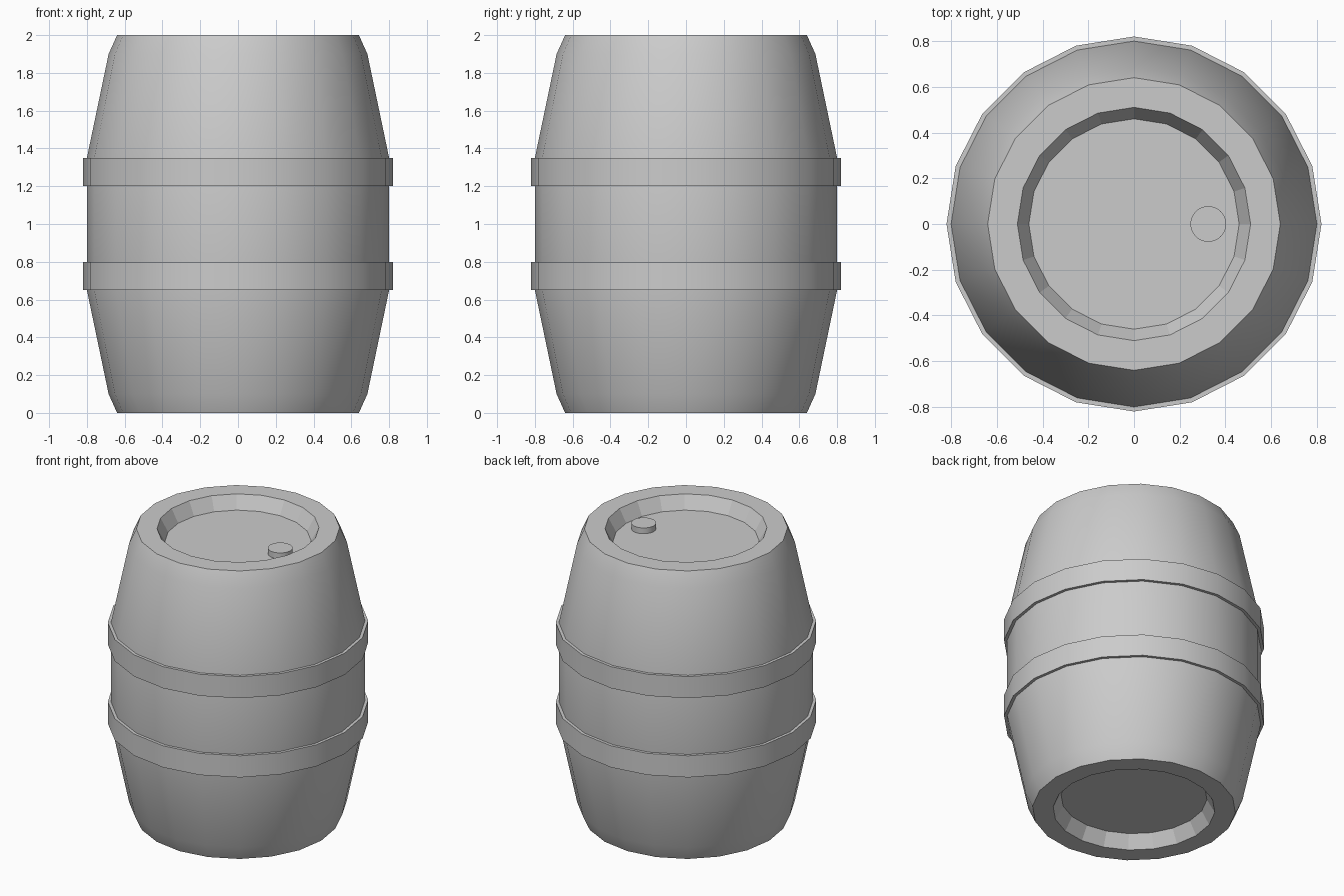
import bpy, bmesh, math

if "Cube" in bpy.data.objects:
    bpy.data.objects.remove(bpy.data.objects["Cube"])

SIDES = 20


def lathe(name, profile, sides=SIDES, centre=(0, 0), closed=False):
    """Spin an (r, z) profile listed bottom to top; cap the ends or join them."""
    bm = bmesh.new()
    rings = []
    for r, z in profile:
        rings.append([bm.verts.new((centre[0] + r * math.cos(2 * math.pi * i / sides),
                                    centre[1] + r * math.sin(2 * math.pi * i / sides), z))
                      for i in range(sides)])
    pairs = list(zip(rings, rings[1:]))
    if closed:
        pairs.append((rings[-1], rings[0]))
    else:
        bm.faces.new(rings[0][::-1])
        bm.faces.new(rings[-1])
    for low, high in pairs:
        for i in range(sides):
            j = (i + 1) % sides
            bm.faces.new((low[i], low[j], high[j], high[i]))
    bmesh.ops.recalc_face_normals(bm, faces=bm.faces)
    mesh = bpy.data.meshes.new(name)
    bm.to_mesh(mesh)
    bm.free()
    ob = bpy.data.objects.new(name, mesh)
    bpy.context.collection.objects.link(ob)
    bpy.ops.object.select_all(action='DESELECT')
    ob.select_set(True)
    bpy.context.view_layer.objects.active = ob
    bpy.ops.object.shade_smooth_by_angle(angle=math.radians(30))
    return ob


# Barrel body: lower half profile mirrored to make the upper half
half = [(0.46, 0.09), (0.51, 0.0), (0.64, 0.0), (0.685, 0.1), (0.80, 0.65)]
body = lathe("barrel_body", half + [(r, 2 - z) for r, z in reversed(half)])

# Recess walls stay faceted
for p in body.data.polygons:
    if math.hypot(p.center.x, p.center.y) < 0.5:
        p.use_smooth = False

# Two hoops round the belly
for name, z in (("lower_hoop", 0.65), ("upper_hoop", 1.20)):
    lathe(name, [(0.78, z), (0.82, z), (0.82, z + 0.15), (0.78, z + 0.15)], closed=True)

# Filler cap on the recessed lid
lathe("filler_cap", [(0.078, 1.90), (0.078, 1.95)], sides=32, centre=(0.325, 0))
